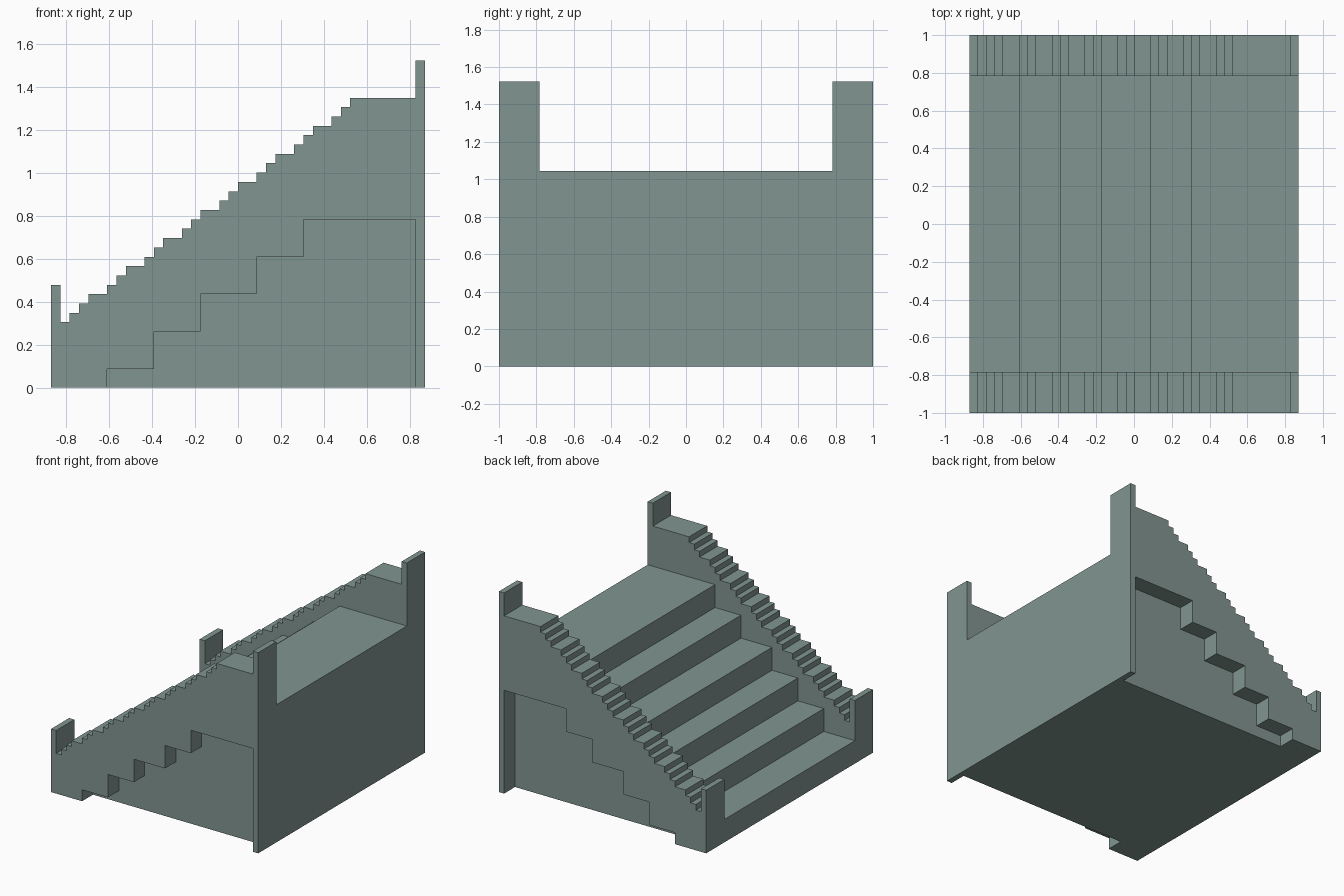
import bpy
import bmesh

cube = bpy.data.objects.get("Cube")
if cube:
    bpy.data.objects.remove(cube, do_unlink=True)

U = 2 / 46  # grid unit: the staircase is 40 x 46 x 35 units

stone = bpy.data.materials.new("grey_green_stone")
stone.use_nodes = True
colour = (0.22, 0.30, 0.28, 1)
stone.diffuse_color = colour
bsdf = stone.node_tree.nodes["Principled BSDF"]
bsdf.inputs["Base Color"].default_value = colour
bsdf.inputs["Roughness"].default_value = 0.9


def extrude_profile(name, profile, y0, y1):
    """Extrude an (x, z) outline in grid units from y0 to y1."""
    bm = bmesh.new()
    face = bm.faces.new([bm.verts.new((x * U, y0 * U, z * U)) for x, z in profile])
    new = bmesh.ops.extrude_face_region(bm, geom=[face])["geom"]
    bmesh.ops.translate(bm, vec=(0, (y1 - y0) * U, 0),
                        verts=[v for v in new if isinstance(v, bmesh.types.BMVert)])
    bmesh.ops.recalc_face_normals(bm, faces=bm.faces)
    mesh = bpy.data.meshes.new(name)
    bm.to_mesh(mesh)
    bm.free()
    mesh.materials.append(stone)
    obj = bpy.data.objects.new(name, mesh)
    bpy.context.collection.objects.link(obj)
    return obj


def steps(starts, end, z, rise):
    """Rising stepped line: one tread from each start to the next."""
    line = []
    for a, b in zip(starts, starts[1:] + [end]):
        line += [(a, z), (b, z)]
        z += rise
    return line


# Wide treads between the walls
risers = [-14, -9, -4, 2, 7]
treads = [(-20, 0)] + steps([-20] + risers, 20, 4, 4) + [(20, 0)]
extrude_profile("stair_treads", treads, -18, 18)

# Wall top: fine steps in a repeating 1, 1, 2 rhythm between two end posts
fine = [-19] + [x + k for x in range(-18, 12, 4) for k in (0, 1, 2)] + [12]
starts = sorted(set(fine))
wall_top = [(-20, 11), (-19, 11)] + steps(starts, 19, 7, 1) + [(19, 35), (20, 35)]

# Outer panels have a stepped recess under the flight
recess = [(19, 0)] + steps(risers, 19, 2, 4)[::-1] + [(-14, 0)]
full_wall = [(-20, 0)] + wall_top + [(20, 0)]
outer_wall = full_wall + recess

for side, s in (("front", -1), ("back", 1)):
    extrude_profile(side + "_inner_wall", full_wall, s * 18, s * 20)
    extrude_profile(side + "_outer_wall", outer_wall, s * 20, s * 23)
